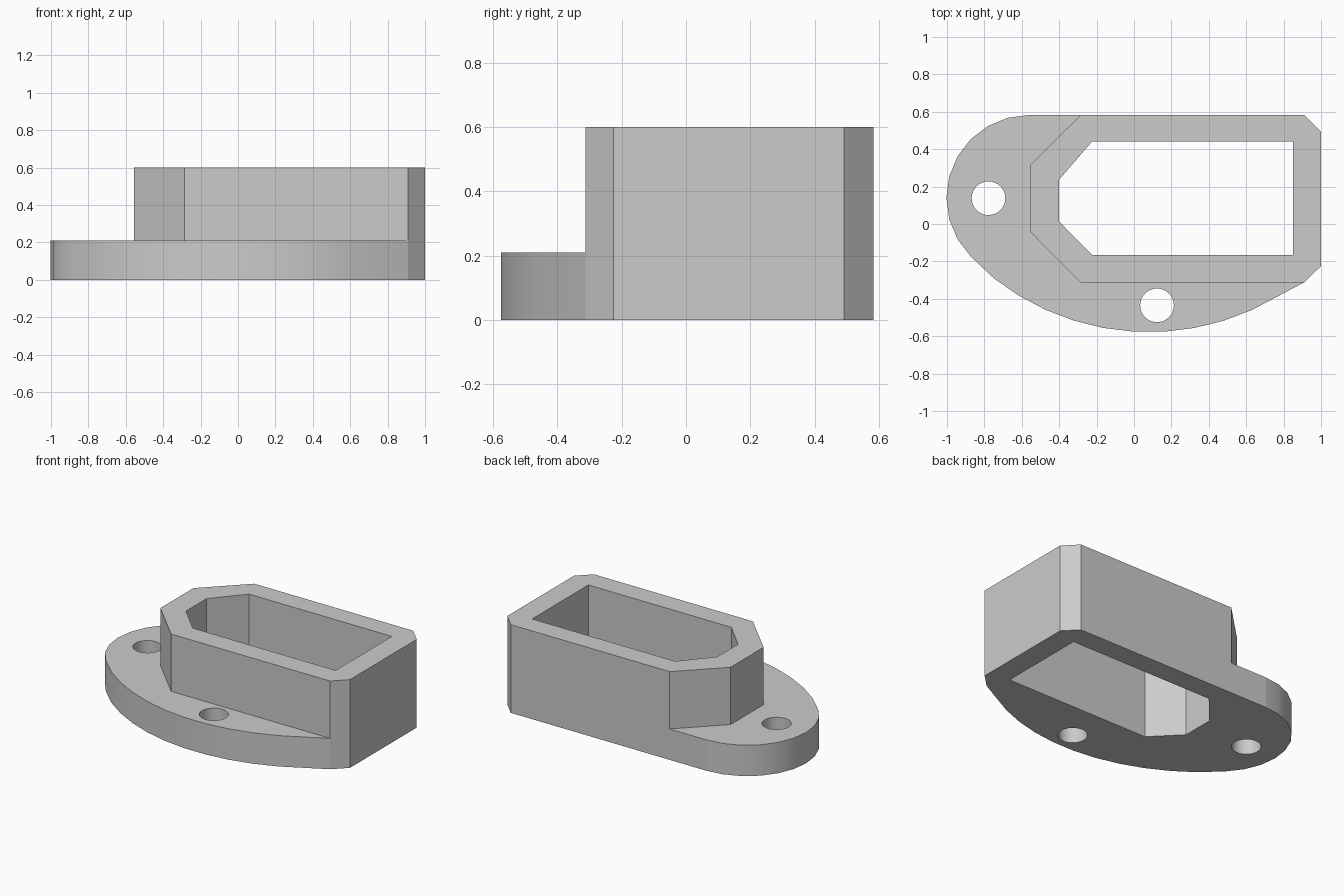
import bpy
import bmesh
from math import cos, sin, radians

cube = bpy.data.objects.get("Cube")
if cube:
    bpy.data.objects.remove(cube)

GREY = (0.6, 0.6, 0.6, 1)
FLANGE_H, TOTAL_H = 0.21, 0.6

grey = bpy.data.materials.new("plain grey")
grey.diffuse_color = GREY
grey.use_nodes = True
grey.node_tree.nodes["Principled BSDF"].inputs["Base Color"].default_value = GREY


def arc(cx, cy, r, start, end, steps):
    """Points on an arc, both ends included."""
    angles = [radians(start + (end - start) * i / steps) for i in range(steps + 1)]
    return [(cx + r * cos(a), cy + r * sin(a)) for a in angles]


def prism(name, outline, bottom, top):
    """Extrude a counter-clockwise outline between two heights."""
    bm = bmesh.new()
    face = bm.faces.new([bm.verts.new((x, y, bottom)) for x, y in outline])
    lid = bmesh.ops.extrude_face_region(bm, geom=[face])["geom"]
    raised = [v for v in lid if isinstance(v, bmesh.types.BMVert)]
    bmesh.ops.translate(bm, verts=raised, vec=(0, 0, top - bottom))
    bmesh.ops.recalc_face_normals(bm, faces=bm.faces)
    mesh = bpy.data.meshes.new(name)
    bm.to_mesh(mesh)
    bm.free()
    mesh.materials.append(grey)
    obj = bpy.data.objects.new(name, mesh)
    bpy.context.collection.objects.link(obj)
    return obj


# Chamfered end shared by flange and housing
end_profile = [(0.91, -0.312), (1, -0.225), (1, 0.492), (0.91, 0.583)]

# Flange: round left lobe running into a wide front curve
flange_outline = (end_profile
                  + arc(-0.56, 0.14, 0.443, 90, 225, 9)
                  + arc(0.08, 0.762, 1.34, 225, 308, 12)[1:-1])
bracket = prism("mounting_bracket", flange_outline, 0, FLANGE_H)

# Housing: tall box with chamfered corners
housing = prism("housing_helper", end_profile
                + [(-0.285, 0.583), (-0.556, 0.315), (-0.556, -0.04), (-0.285, -0.312)],
                0, TOTAL_H)

# Cavity and screw holes run right through
cavity = prism("cavity_cutter",
               [(0.85, -0.165), (0.85, 0.44), (-0.225, 0.44),
                (-0.402, 0.235), (-0.402, 0.015), (-0.225, -0.165)], -0.1, 0.8)
holes = [prism("screw_hole_cutter", arc(x, y, 0.09, 0, 360, 32)[:-1], -0.1, 0.8)
         for x, y in ((-0.778, 0.138), (0.123, -0.435))]

# Join and cut, then merge coplanar faces
steps = [(housing, "UNION")] + [(c, "DIFFERENCE") for c in [cavity] + holes]
for helper, operation in steps:
    mod = bracket.modifiers.new(helper.name, "BOOLEAN")
    mod.operation, mod.solver, mod.object = operation, "EXACT", helper
    helper.hide_render = True
tidy = bracket.modifiers.new("merge_flat_faces", "DECIMATE")
tidy.decimate_type = "DISSOLVE"
tidy.angle_limit = radians(1)

bpy.ops.object.select_all(action="DESELECT")
bracket.select_set(True)
bpy.context.view_layer.objects.active = bracket
for name in [m.name for m in bracket.modifiers]:
    bpy.ops.object.modifier_apply(modifier=name)
for helper, _ in steps:
    bpy.data.objects.remove(helper)

# Smooth the curved sides, keep the housing walls flat
bpy.ops.object.shade_smooth_by_angle(angle=radians(30))
verts = bracket.data.vertices
for poly in bracket.data.polygons:
    if max(verts[i].co.z for i in poly.vertices) > FLANGE_H + 0.1:
        poly.use_smooth = False
